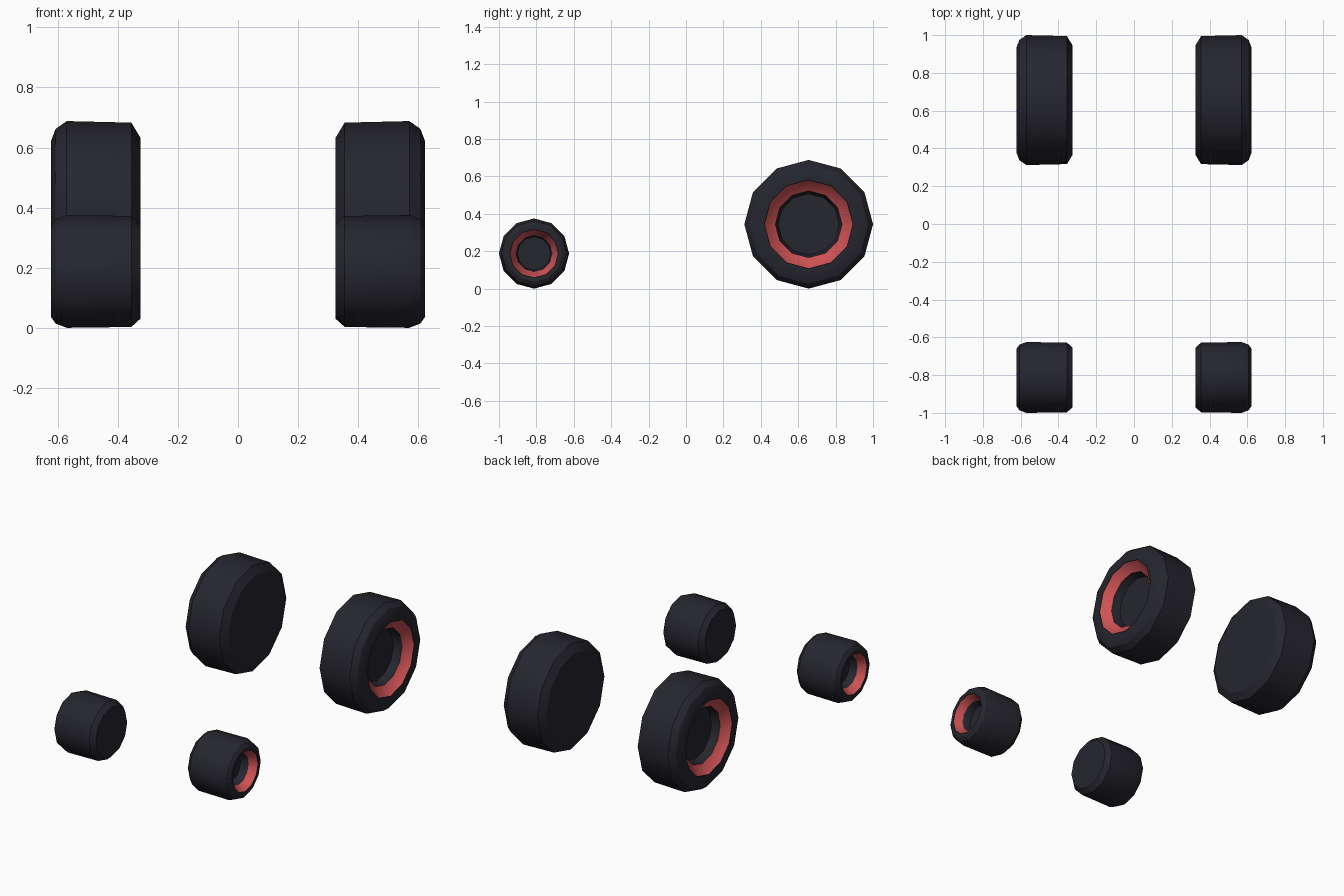
import bpy
import bmesh
import math

cube = bpy.data.objects.get("Cube")
if cube:
    bpy.data.objects.remove(cube, do_unlink=True)


def make_material(name, color):
    mat = bpy.data.materials.new(name)
    mat.use_nodes = True
    mat.diffuse_color = color
    mat.node_tree.nodes["Principled BSDF"].inputs["Base Color"].default_value = color
    return mat


rubber = make_material("dark rubber", (0.019, 0.019, 0.028, 1))
red = make_material("red rim", (0.62, 0.085, 0.09, 1))

SIDES = 12
RED_BAND = 6  # profile segment that carries the rim colour

# Cross-section from the inner face to the hub: (distance from centre line, share of radius)
PROFILE = [
    (0.325, 0.84), (0.355, 0.985), (0.57, 1.0), (0.607, 0.925),
    (0.622, 0.81), (0.622, 0.69), (0.618, 0.685), (0.576, 0.52), (0.525, 0.475),
]


def make_wheel(name, side, y, radius):
    bm = bmesh.new()
    # Rings of the lathed profile
    rings = []
    for x, share in PROFILE:
        ring = []
        for i in range(SIDES):
            a = math.tau * i / SIDES
            r = radius * share
            ring.append(bm.verts.new((side * x, y + r * math.sin(a), radius + r * math.cos(a))))
        rings.append(ring)
    # Tread, shoulders, rim and well
    for band, (a, b) in enumerate(zip(rings, rings[1:])):
        for i in range(SIDES):
            j = (i + 1) % SIDES
            face = bm.faces.new((a[i], a[j], b[j], b[i]))
            face.material_index = int(band == RED_BAND)
    # Flat inner face and hub disc
    bm.faces.new(rings[0])
    bm.faces.new(rings[-1])
    bmesh.ops.recalc_face_normals(bm, faces=bm.faces)

    mesh = bpy.data.meshes.new(name)
    bm.to_mesh(mesh)
    bm.free()
    mesh.materials.append(rubber)
    mesh.materials.append(red)
    obj = bpy.data.objects.new(name, mesh)
    bpy.context.collection.objects.link(obj)
    bpy.ops.object.select_all(action="DESELECT")
    obj.select_set(True)
    bpy.context.view_layer.objects.active = obj
    bpy.ops.object.shade_smooth_by_angle(angle=math.radians(31))


# Small wheels in front, large wheels behind, mirrored left and right
for label, side in (("left", 1), ("right", -1)):
    make_wheel("front_wheel_" + label, side, -0.8125, 0.1875)
    make_wheel("rear_wheel_" + label, side, 0.656, 0.344)
